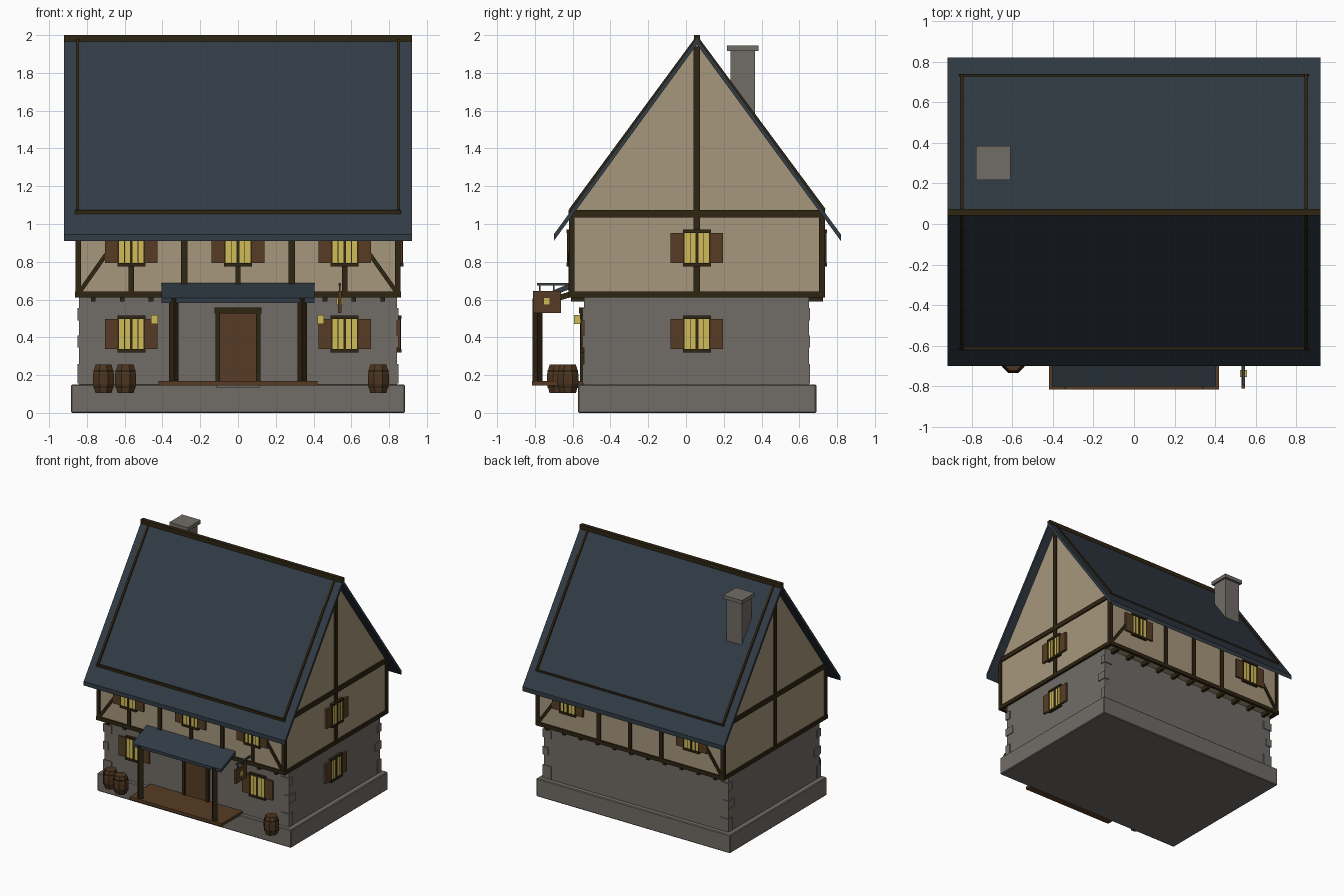
import bpy, bmesh, math
from mathutils import Vector

cube = bpy.data.objects.get("Cube")
if cube:
    bpy.data.objects.remove(cube)


def material(name, r, g, b):
    m = bpy.data.materials.new(name)
    m.use_nodes = True
    m.diffuse_color = (r, g, b, 1)
    m.node_tree.nodes["Principled BSDF"].inputs["Base Color"].default_value = (r, g, b, 1)
    return m


STONE = material("grey stone", .165, .15, .135)
PLASTER = material("tan plaster", .39, .31, .20)
TIMBER = material("dark timber", .028, .018, .006)
SLATE = material("blue slate", .031, .045, .060)
WOOD = material("brown wood", .095, .046, .018)
BARREL = material("barrel wood", .075, .036, .014)
GLOW = material("yellow light", .62, .50, .095)
IRON = material("dark iron", .04, .055, .055)


def finish(name, bm, mat):
    bmesh.ops.recalc_face_normals(bm, faces=bm.faces[:])
    mesh = bpy.data.meshes.new(name)
    bm.to_mesh(mesh)
    bm.free()
    mesh.materials.append(mat)
    ob = bpy.data.objects.new(name, mesh)
    bpy.context.collection.objects.link(ob)
    return ob


def box(name, xs, ys, zs, mat, bevel=0):
    bm = bmesh.new()
    bmesh.ops.create_cube(bm, size=1)
    for v in bm.verts:
        v.co = [sum(r) / 2 + c * abs(r[1] - r[0]) for c, r in zip(v.co, (xs, ys, zs))]
    if bevel:
        bmesh.ops.bevel(bm, geom=bm.edges[:], offset=bevel, segments=1, affect='EDGES')
    return finish(name, bm, mat)


def prism(name, profile, x0, x1, mat):
    """Extrude a (y, z) profile along x."""
    bm = bmesh.new()
    face = bm.faces.new([bm.verts.new((x0, y, z)) for y, z in profile])
    new = bmesh.ops.extrude_face_region(bm, geom=[face])["geom"]
    bmesh.ops.translate(bm, vec=(x1 - x0, 0, 0),
                        verts=[v for v in new if isinstance(v, bmesh.types.BMVert)])
    return finish(name, bm, mat)


def beam(name, a, b, size, mat=TIMBER):
    """Square bar between two points."""
    a, b = Vector(a), Vector(b)
    h, s = (b - a).length / 2, size / 2
    ob = box(name, (-s, s), (-s, s), (-h, h), mat)
    ob.location = (a + b) / 2
    ob.rotation_euler = (b - a).to_track_quat('Z', 'Y').to_euler()
    return ob


def on_wall(side, wall, name, u, d, zs, mat):
    """Box on a wall: u runs along the wall, d outwards from it."""
    if side == "right":
        return box(name, (wall + d[0], wall + d[1]), u, zs, mat)
    s = -1 if side == "front" else 1
    return box(name, u, sorted((wall + s * d[0], wall + s * d[1])), zs, mat)


def window(side, wall, u, z):
    n = side + "_window"

    def part(name, u0, u1, depth, z0, z1, mat):
        on_wall(side, wall, n + name, (u + u0, u + u1), (-.01, depth), (z + z0, z + z1), mat)

    part("_pane", -.066, .066, .014, -.085, .085, GLOW)
    part("_lintel", -.074, .074, .022, .08, .097, TIMBER)
    part("_sill", -.074, .074, .022, -.097, -.08, TIMBER)
    part("_mullion", -.007, .007, .019, -.085, .085, TIMBER)
    for s in (-1, 1):
        part("_bar", s * .036 - .002, s * .036 + .002, .016, -.085, .085, TIMBER)
        part("_jamb", s * .069 - .004, s * .069 + .004, .019, -.085, .085, TIMBER)
        part("_shutter", s * .106 - .033, s * .106 + .033, .016, -.08, .08, WOOD)


FRONT, BACK, MID, SIDE = -.61, .725, .058, .85

# Stone base, ground floor and corner stones
box("foundation", (-.885, .885), (-.573, .69), (0, .15), STONE, .006)
box("ground_floor", (-.843, .843), (-.54, .65), (.14, .62), STONE)
for sx in (-1, 1):
    for cy, sy in ((-.54, 1), (.65, -1)):
        for i, (z0, z1) in enumerate(((.155, .26), (.345, .41), (.49, .555))):
            lx, ly = (.04, .075) if i == 1 else (.07, .04)
            box("corner_stone", sorted((sx * .85, sx * (.843 - lx))),
                sorted((cy - sy * .007, cy + sy * ly)), (z0, z1), STONE)

# Plastered upper floor with gables
prism("upper_floor", [(FRONT, .62), (BACK, .62), (BACK, 1.04), (MID, 1.95), (FRONT, 1.04)],
      -SIDE, SIDE, PLASTER)

# Roof slab and ridge
prism("roof", [(-.70, .91), (-.70, .945), (MID, 1.985), (.82, .945), (.82, .91), (MID, 1.95)],
      -.92, .92, SLATE)
box("ridge_beam", (-.92, .92), (MID - .016, MID + .016), (1.965, 2), TIMBER)
for x in (-SIDE, SIDE):
    for y in (-.613, .733):
        beam("rafter", (x, y, 1.073), (x, MID, 1.985), .017)

# Horizontal timbers
for y in (FRONT, BACK):
    for z0, z1 in ((.612, .643), (1.035, 1.073)):
        box("long_beam", (-.862, .862), (y - .011, y + .011), (z0, z1), TIMBER)
for sx in (-1, 1):
    for z0, z1 in ((.612, .643), (1.035, 1.073)):
        box("gable_beam", sorted((sx * .83, sx * .862)), (FRONT - .011, BACK + .011),
            (z0, z1), TIMBER)
    box("gable_post", sorted((sx * .84, sx * .86)), (MID - .017, MID + .017), (.63, 1.94), TIMBER)
    for y in (FRONT, BACK):
        inward = .02 if y < 0 else -.02
        box("corner_post", sorted((sx * .83, sx * .86)),
            sorted((y - inward / 2, y + inward)), (.63, 1.05), TIMBER)

# Posts, braces, joists and windows of the long walls
for side, y in (("front", FRONT), ("back", BACK)):
    for x in (-.565, -.285, 0, .285, .565):
        if side == "front" or abs(x) < .5:
            w = .017 if abs(x) == .285 else .014
            on_wall(side, y, "wall_post", (x - w, x + w), (-.01, .01), (.63, 1.05), TIMBER)
    for s in (-1, 1):
        beam("brace", (s * .835, y, .645), (s * .655, y, .90), .022)
        window(side, y, s * .565, .873)
    inner = -.53 if side == "front" else .64
    for i in range(-5, 6):
        x = i * .1535
        box("joist", (x - .012, x + .012), sorted((y, inner)), (.59, .62), TIMBER)
window("front", FRONT, 0, .873)
for x in (-.565, .565):
    window("front", -.54, x, .418)
window("right", SIDE + .004, MID, .873)
window("right", .843, MID, .418)

# Chimney
box("chimney", (-.765, -.625), (.235, .365), (1.45, 1.92), STONE)
box("chimney_cap", (-.78, -.61), (.218, .385), (1.915, 1.945), STONE)

# Door
box("door", (-.097, .097), (-.55, -.53), (.165, .53), WOOD)
for s in (-1, 1):
    box("door_jamb", sorted((s * .095, s * .12)), (-.562, -.53), (.165, .53), TIMBER)
box("door_lintel", (-.125, .125), (-.567, -.53), (.525, .557), TIMBER)
box("door_step", (-.115, .115), (-.62, -.53), (.133, .155), STONE)

# Porch
box("porch_floor", (-.42, .42), (-.815, -.53), (.146, .17), WOOD)
prism("porch_roof", [(-.80, .583), (-.80, .608), (-.61, .687), (-.61, .657)], -.405, .405, SLATE)
for x in (-.34, .34):
    bm = bmesh.new()
    bmesh.ops.create_cone(bm, cap_ends=True, segments=4, radius1=.026, radius2=.026, depth=.44)
    post = finish("porch_post", bm, TIMBER)
    post.location = (x, -.787, .385)
    beam("porch_rafter", (x, -.79, .575), (x, -.57, .64), .03)

# Lanterns beside the porch
for x in (-.442, .438):
    box("lantern", (x - .018, x + .018), (-.592, -.556), (.47, .517), GLOW)
    box("lantern_arm", (x - .004, x + .004), (-.56, -.535), (.49, .50), IRON)

# Hanging sign
box("sign_arm", (.532, .546), (-.79, -.60), (.675, .688), IRON)
box("sign_board", (.53, .548), (-.81, -.662), (.53, .645), WOOD)
box("sign_emblem", (.522, .556), (-.755, -.72), (.572, .61), GLOW)
for y in (-.775, -.70):
    beam("sign_hanger", (.539, y, .64), (.539, y, .68), .007, IRON)


# Barrels
def rings(name, levels, mat, x, y, sides=8):
    bm = bmesh.new()
    loops = [[bm.verts.new((r * math.cos(a), r * math.sin(a), z))
              for a in (2 * math.pi * (i + .5) / sides for i in range(sides))]
             for r, z in levels]
    for lo, hi in zip(loops, loops[1:]):
        for i in range(sides):
            j = (i + 1) % sides
            bm.faces.new((lo[i], lo[j], hi[j], hi[i]))
    bm.faces.new(loops[0])
    bm.faces.new(loops[-1])
    finish(name, bm, mat).location = (x, y, .105)


for x, y in ((-.712, -.645), (-.595, -.68), (.743, -.625)):
    rings("barrel", ((.046, 0), (.06, .05), (.06, .10), (.046, .15)), BARREL, x, y)
    for z in (.028, .112):
        rings("barrel_hoop", ((.0575, z), (.0575, z + .010)), TIMBER, x, y)
